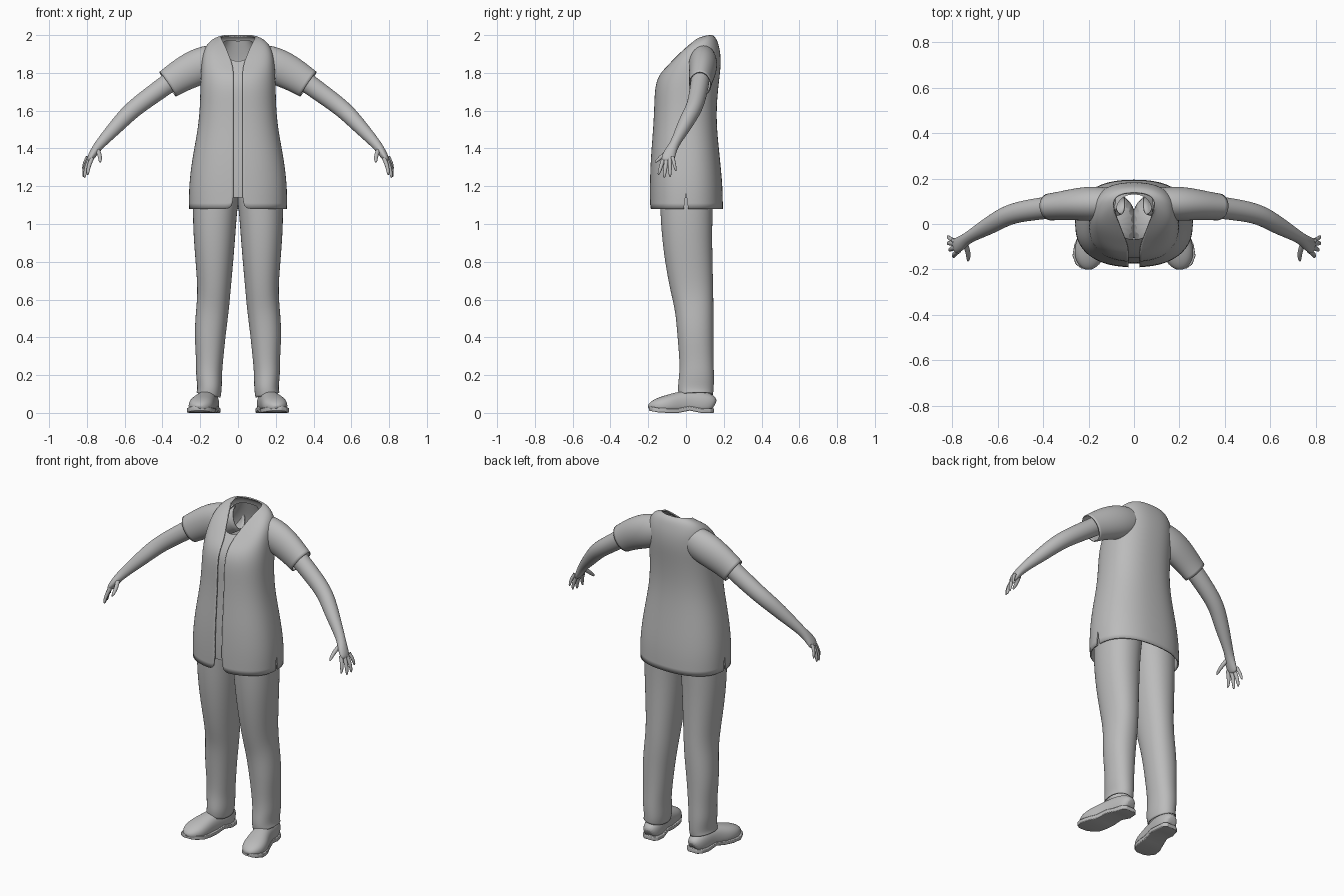
import bpy, bmesh, math
from mathutils import Vector

if "Cube" in bpy.data.objects:
    bpy.data.objects.remove(bpy.data.objects["Cube"], do_unlink=True)

grey = bpy.data.materials.new("plain grey")
grey.use_nodes = True
grey.diffuse_color = (0.5, 0.5, 0.5, 1)
bsdf = next(n for n in grey.node_tree.nodes if n.type == 'BSDF_PRINCIPLED')
bsdf.inputs["Base Color"].default_value = (0.5, 0.5, 0.5, 1)
bsdf.inputs["Roughness"].default_value = 0.7


def spow(v, p):
    return math.copysign(abs(v) ** p, v)


def skin(bm, rings, closed, caps=(False, False)):
    """Join successive rings of points with quads."""
    vs = [[bm.verts.new(p) for p in r] for r in rings]
    n = len(vs[0])
    for a, b in zip(vs, vs[1:]):
        for i in range(n if closed else n - 1):
            j = (i + 1) % n
            bm.faces.new((a[i], a[j], b[j], b[i]))
    for ring, cap in ((vs[0], caps[0]), (vs[-1], caps[1])):
        if cap:
            bm.faces.new(ring)


def tube(bm, path, ref=(0, 1, 0), n=16, power=1.0, caps=(False, True), zlim=None):
    """Loft ellipses along a path of (x, y, z, radius along ref, other radius)."""
    pts = [Vector(p[:3]) for p in path]
    rings = []
    for i, p in enumerate(path):
        t = (pts[min(i + 1, len(pts) - 1)] - pts[max(i - 1, 0)]).normalized()
        a = Vector(ref)
        a = (a - t * a.dot(t)).normalized()
        b = t.cross(a)
        ring = []
        for k in range(n):
            ang = 2 * math.pi * k / n
            v = (pts[i] + a * p[3] * spow(math.cos(ang), power)
                 + b * p[4] * spow(math.sin(ang), power))
            if zlim:
                v.z = min(max(v.z, zlim[0]), zlim[1])
            ring.append(v)
        rings.append(ring)
    skin(bm, rings, True, caps)


def garment(bm, rows, n=33, power=0.84):
    """Torso shell, open at the front by each row's gap."""
    rings = []
    for zf, zb, bump, w, yf, yb, gap in rows:
        a0 = math.asin((gap / w) ** (1 / power))
        ring = []
        for k in range(n):
            a = a0 + (2 * math.pi - 2 * a0) * k / (n - 1)
            s = (1 - spow(math.cos(a), power)) / 2
            ring.append((w * spow(math.sin(a), power), yf + (yb - yf) * s,
                         zf + (zb - zf) * s + bump * math.sin(a) ** 2))
        rings.append(ring)
    skin(bm, rings, False)


def finish(name, bm, mirror=True, thick=0, levels=2):
    bmesh.ops.remove_doubles(bm, verts=bm.verts, dist=0.0003)
    bmesh.ops.recalc_face_normals(bm, faces=bm.faces)
    me = bpy.data.meshes.new(name)
    bm.to_mesh(me)
    bm.free()
    me.materials.append(grey)
    ob = bpy.data.objects.new(name, me)
    bpy.context.collection.objects.link(ob)
    if mirror:
        ob.modifiers.new("mirror", 'MIRROR').use_mirror_merge = False
    if levels:
        sub = ob.modifiers.new("smooth", 'SUBSURF')
        sub.levels = sub.render_levels = levels
    if thick:
        sol = ob.modifiers.new("cloth", 'SOLIDIFY')
        sol.thickness = thick
        sol.offset = -1
    bpy.ops.object.select_all(action='DESELECT')
    bpy.context.view_layer.objects.active = ob
    ob.select_set(True)
    if levels:
        bpy.ops.object.shade_smooth_by_angle(angle=math.radians(50))
    return ob


# Tunic rows: front z, back z, shoulder lift, half width, front y, back y, gap
rows = [
    (1.08, 1.08, 0, .26, -.19, .196, .024),
    (1.2, 1.2, 0, .262, -.192, .195, .024),
    (1.35, 1.35, 0, .243, -.187, .18, .024),
    (1.5, 1.5, 0, .213, -.174, .164, .024),
    (1.62, 1.62, 0, .202, -.168, .162, .024),
    (1.72, 1.74, 0, .2, -.166, .173, .024),
    (1.79, 1.83, 0, .197, -.145, .185, .024),
    (1.835, 1.9, .03, .19, -.1, .184, .026),
    (1.885, 1.95, .035, .165, -.055, .173, .045),
    (1.935, 1.985, .022, .125, 0, .16, .068),
    (1.96, 2.0, .01, .092, .02, .14, .088),
]
bm = bmesh.new()
garment(bm, rows)
tunic = finish("tunic", bm, mirror=False, thick=.008)

# Side slits in the tunic hem
bm = bmesh.new()
for s in (-1, 1):
    skin(bm, [[(s * x, -.014, 1.06), (s * x, .014, 1.06), (s * x, 0, 1.17)]
              for x in (.2, .3)], True, (True, True))
cutter = finish("slit_cutter", bm, mirror=False, levels=0)
cutter.hide_render = True
cut = tunic.modifiers.new("slits", 'BOOLEAN')
cut.operation = 'DIFFERENCE'
cut.object = cutter
bpy.context.view_layer.objects.active = tunic
for m in list(tunic.modifiers):
    bpy.ops.object.modifier_apply(modifier=m.name)
bpy.data.objects.remove(cutter, do_unlink=True)

# Undershirt seen through the front opening
inner = [(max(r[0], 1.14), max(r[1], 1.14), 0, r[3] - .013, r[4] + .016, r[5] - .014, 0)
         for r in rows[:7]]
inner.append((1.862, 1.97, .03, .082, -.068, .13, 0))
bm = bmesh.new()
garment(bm, inner)
finish("undershirt", bm, mirror=False)

# Short sleeves
bm = bmesh.new()
tube(bm, [(.06, .095, 1.885, .055, .07), (.16, .09, 1.853, .08, .1),
          (.25, .088, 1.815, .072, .096), (.32, .08, 1.775, .064, .086),
          (.372, .075, 1.74, .06, .08)], n=20, caps=(False, False))
finish("sleeves", bm, thick=.006)

# Arms running into the palms
bm = bmesh.new()
tube(bm, [(.3, .08, 1.795, .05, .055), (.42, .068, 1.708, .05, .052),
          (.54, .048, 1.622, .045, .048), (.6, .015, 1.565, .043, .045),
          (.66, -.02, 1.5, .037, .038), (.735, -.062, 1.42, .023, .027),
          (.762, -.085, 1.38, .034, .023), (.784, -.096, 1.345, .036, .018),
          (.79, -.1, 1.328, .026, .01)])
finish("arms", bm)

# Fingers and thumb: knuckle, tip
bm = bmesh.new()
for knuckle, tip, r in [
        ((.772, -.118, 1.35), (.795, -.147, 1.258), .011),
        ((.783, -.103, 1.345), (.812, -.116, 1.243), .0115),
        ((.79, -.086, 1.345), (.819, -.084, 1.248), .011),
        ((.796, -.071, 1.355), (.819, -.053, 1.28), .0095),
        ((.745, -.085, 1.395), (.731, -.165, 1.325), .012)]:
    k, t = Vector(knuckle), Vector(tip)
    path = []
    for f, m in ((0, 1.1), (.45, 1.05), (.85, .8), (1, .3)):
        p = k.lerp(t, f)
        p.x += .008 * math.sin(f * math.pi) * (1 if r < .012 else -1)
        path.append((*p, r * m, r * m))
    tube(bm, path, ref=(1, 0, 0), n=8)
finish("fingers", bm)

# Trousers: z, inner x, outer x, front y, back y
bm = bmesh.new()
legs = [(1.35, -.02, .2, -.13, .13), (1.18, -.012, .238, -.14, .145),
        (1.08, .003, .241, -.138, .143), (.95, .012, .238, -.131, .14),
        (.8, .024, .226, -.112, .142), (.65, .038, .214, -.083, .146),
        (.55, .047, .222, -.058, .147), (.42, .064, .233, -.047, .146),
        (.28, .078, .222, -.035, .146), (.2, .085, .224, -.036, .15),
        (.13, .084, .214, -.046, .148), (.095, .09, .222, -.04, .144)]
tube(bm, [((a + b) / 2, (f + k) / 2, z, (k - f) / 2, (b - a) / 2)
          for z, a, b, f, k in legs], n=20, power=.92, caps=(True, False))
finish("trousers", bm, thick=.006)

# Clogs, toes turned out: x, y, half width, top height
shoe = [(.146, .148, .026, .07), (.148, .13, .047, .1), (.153, .08, .056, .118),
        (.162, .02, .055, .122), (.176, -.04, .06, .112), (.19, -.09, .069, .098),
        (.199, -.14, .068, .083), (.205, -.178, .048, .062), (.208, -.197, .018, .038)]
bm = bmesh.new()
tube(bm, [(x, y, h * .42, w, h * .58) for x, y, w, h in shoe], ref=(1, 0, 0),
     power=.85, caps=(True, True), zlim=(.018, 1))
finish("clogs", bm)

# Soles with a shallow arch
bm = bmesh.new()
rings = []
for x, y, w, h in shoe:
    arch = .012 * max(0, 1 - abs(y - .02) / .06) + .012 * max(0, (-y - .13) / .07)
    w = w + .004
    rings.append([(x - w, y, arch), (x + w, y, arch),
                  (x + w, y, arch + .024), (x - w, y, arch + .024)])
skin(bm, rings, True, (True, True))
sole = finish("soles", bm, levels=0)
bev = sole.modifiers.new("edge", 'BEVEL')
bev.width = .004
bev.segments = 2
bpy.ops.object.shade_smooth_by_angle(angle=math.radians(40))
